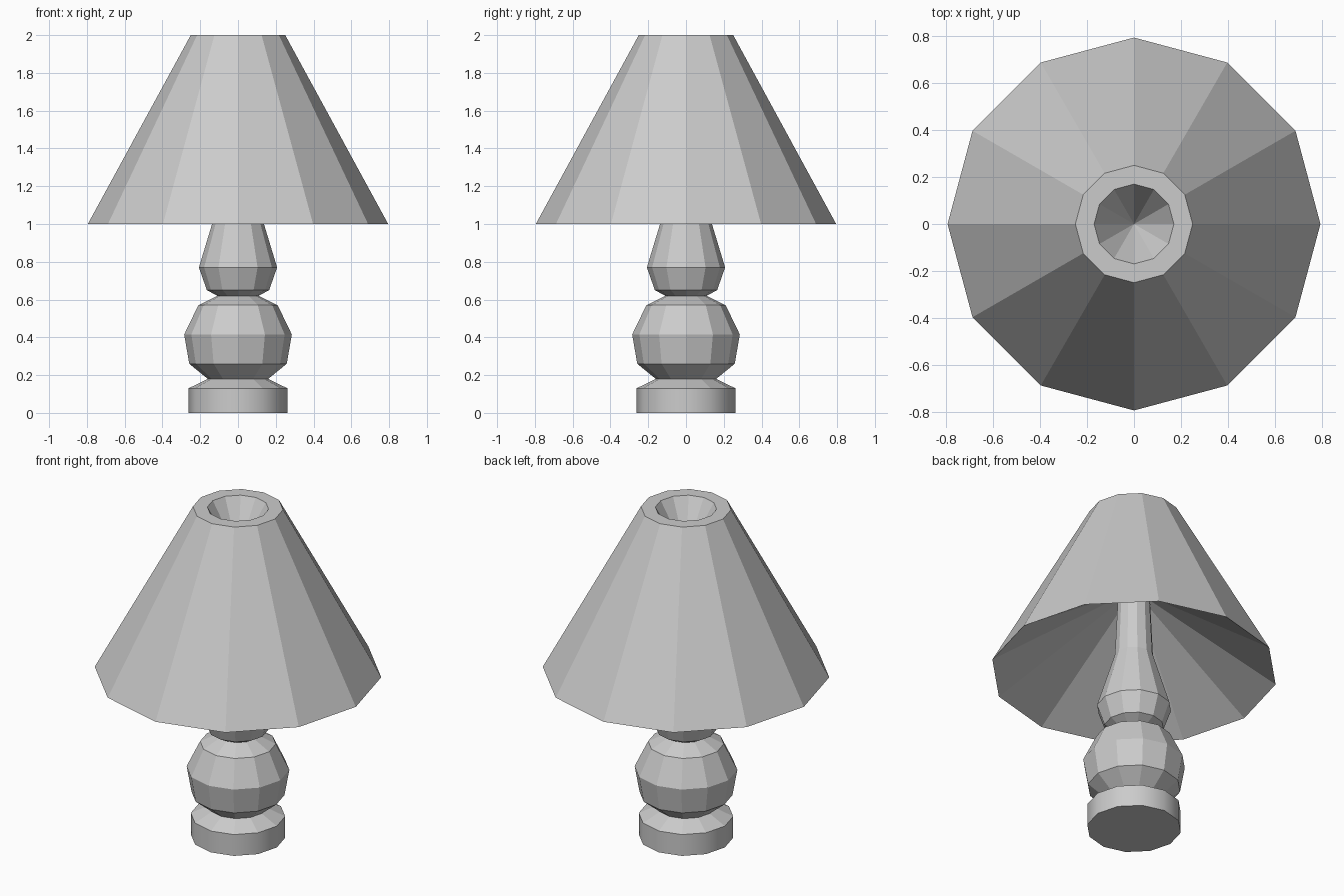
import bpy, bmesh, math

if "Cube" in bpy.data.objects:
    bpy.data.objects.remove(bpy.data.objects["Cube"])

SIDES = 12


def lathe(name, profile, smooth_bands=()):
    """Turn a (radius, z) profile around the z axis; radius 0 makes a pole."""
    bm = bmesh.new()
    rings = []
    for r, z in profile:
        if r == 0:
            rings.append([bm.verts.new((0, 0, z))] * SIDES)
        else:
            rings.append([bm.verts.new((r * math.cos(math.tau * i / SIDES),
                                        r * math.sin(math.tau * i / SIDES), z))
                          for i in range(SIDES)])
    for band, (a, b) in enumerate(zip(rings, rings[1:])):
        for i in range(SIDES):
            j = (i + 1) % SIDES
            face = bm.faces.new(dict.fromkeys((a[i], a[j], b[j], b[i])))
            face.smooth = band in smooth_bands
    mesh = bpy.data.meshes.new(name)
    bm.to_mesh(mesh)
    bm.free()
    obj = bpy.data.objects.new(name, mesh)
    bpy.context.collection.objects.link(obj)
    return obj


# Round foot with a smooth side wall
lathe("foot", [(0, 0), (0.262, 0), (0.262, 0.13), (0.16, 0.18)], smooth_bands=(1,))

# Turned stem: large bulb, small bulb, then a slim neck up into the shade
lathe("stem", [(0.16, 0.18), (0.258, 0.26), (0.285, 0.415), (0.21, 0.57),
               (0.11, 0.62), (0.165, 0.65), (0.207, 0.77), (0.107, 1.1),
               (0.09, 1.465)])

# Shade: shallow underside, sloped outside, flat top rim and funnel recess
lathe("shade", [(0.09, 1.465), (0.795, 1.0), (0.25, 2.0), (0.17, 2.0), (0, 1.72)])
